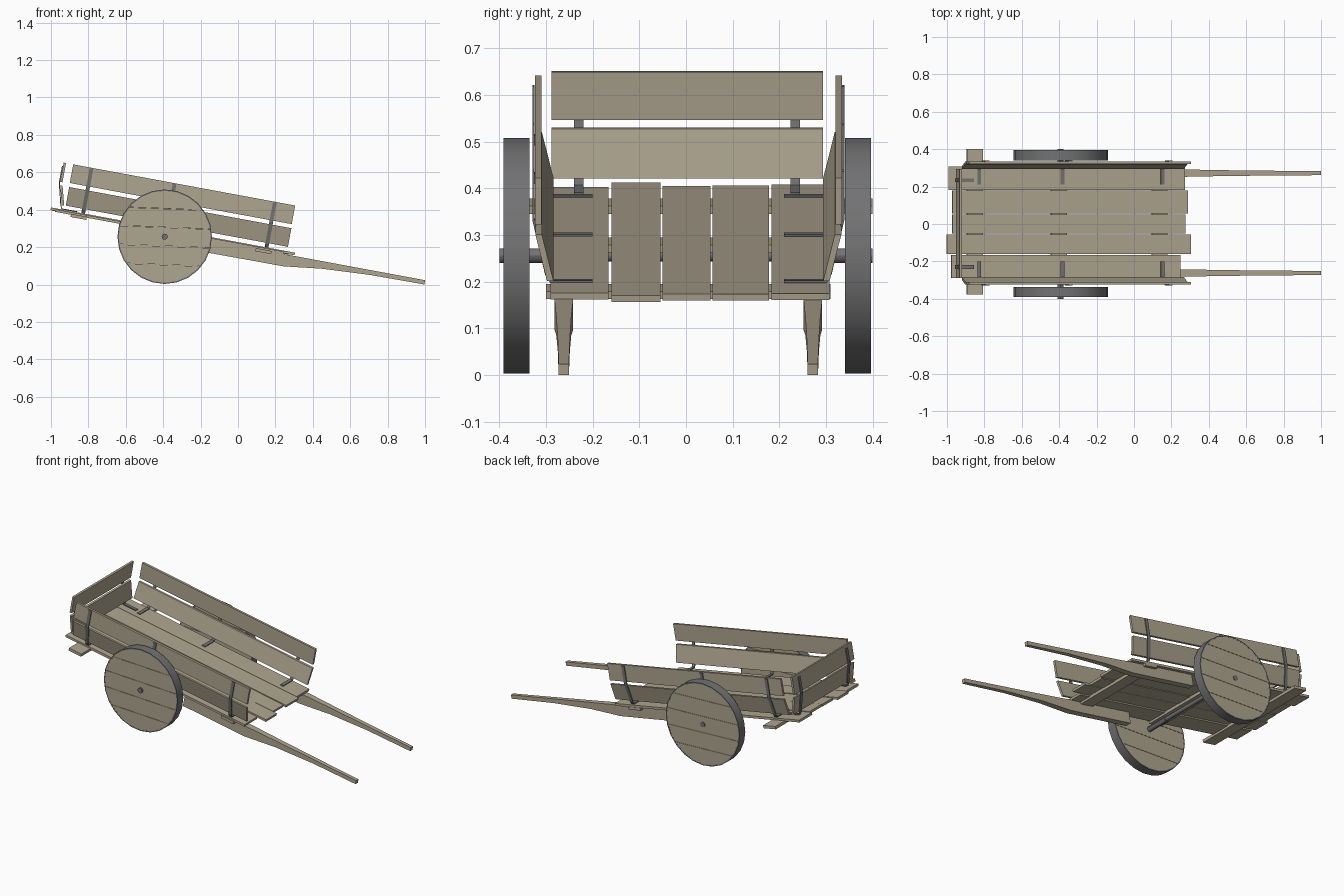
import bpy, bmesh, math
from mathutils import Matrix, Vector

if "Cube" in bpy.data.objects:
    bpy.data.objects.remove(bpy.data.objects["Cube"])

TILT = math.radians(10.5)
# Cart bed frame: u runs down the slope, w is normal to the floor
BED = Matrix.Translation((-1, 0, 0.412)) @ Matrix.Rotation(TILT, 4, 'Y')
YC = 0.005


def material(name, rgb):
    m = bpy.data.materials.new(name)
    m.diffuse_color = (*rgb, 1)
    m.use_nodes = True
    m.node_tree.nodes["Principled BSDF"].inputs["Base Color"].default_value = m.diffuse_color
    return m


WOOD = material("wood", (0.43, 0.38, 0.28))
IRON = material("iron", (0.17, 0.17, 0.175))


def finish(name, bm, mat, matrix=None, smooth=False):
    bmesh.ops.recalc_face_normals(bm, faces=bm.faces)
    mesh = bpy.data.meshes.new(name)
    bm.to_mesh(mesh)
    bm.free()
    mesh.materials.append(mat)
    obj = bpy.data.objects.new(name, mesh)
    bpy.context.collection.objects.link(obj)
    if matrix:
        obj.matrix_world = matrix
    if smooth:
        bpy.context.view_layer.objects.active = obj
        obj.select_set(True)
        bpy.ops.object.shade_smooth_by_angle(angle=math.radians(30))
        obj.select_set(False)
    return obj


def loft(name, rings, mat, matrix=BED, closed=False, smooth=False):
    bm = bmesh.new()
    vs = [[bm.verts.new(p) for p in r] for r in rings]
    n = len(vs[0])
    pairs = list(zip(vs, vs[1:])) + ([(vs[-1], vs[0])] if closed else [])
    for a, b in pairs:
        for i in range(n):
            j = (i + 1) % n
            bm.faces.new((a[i], a[j], b[j], b[i]))
    if not closed:
        bm.faces.new(vs[0])
        bm.faces.new(vs[-1])
    return finish(name, bm, mat, matrix, smooth)


def along_u(name, yw, u0, u1, mat):
    return loft(name, [[(u, y, w) for y, w in yw] for u in (u0, u1)], mat)


def along_y(name, uw, y0, y1, mat):
    return loft(name, [[(u, y, w) for u, w in uw] for y in (y0, y1)], mat)


def rect(a0, a1, b0, b1):
    return [(a0, b0), (a1, b0), (a1, b1), (a0, b1)]


def ribbon(path, t=0.005):
    # closed outline of a bent strap of thickness t
    left, right = [], []
    for i, p in enumerate(path):
        a, b = path[max(i - 1, 0)], path[min(i + 1, len(path) - 1)]
        d = (Vector(b) - Vector(a)).normalized() * t / 2
        left.append((p[0] - d.y, p[1] + d.x))
        right.append((p[0] + d.y, p[1] - d.x))
    return left + right[::-1]


# Floor planks: y0, y1, u0, u1, top height
planks = [(-0.29, -0.166, 0.025, 1.27, -0.005), (-0.16, -0.055, 0.0, 1.327, 0.0),
          (-0.05, 0.052, 0.03, 1.297, -0.002), (0.057, 0.178, 0.03, 1.312, 0.0),
          (0.183, 0.308, 0.01, 1.295, -0.002)]
for i, (y0, y1, u0, u1, w) in enumerate(planks):
    along_u(f"floor_plank_{i + 1}", rect(y0, y1, w - 0.014, w), u0, u1, WOOD)

# Cross beams under the floor
for name, u, y0, y1 in (("rear", 0.155, -0.378, 0.4), ("middle", 0.613, -0.3, 0.31),
                        ("front", 1.16, -0.3, 0.31)):
    along_y(f"{name}_cross_beam", rect(u - 0.043, u + 0.043, -0.031, -0.014), y0, y1, WOOD)

# Side boards, straps and pulling shafts on both sides
strap_path = [(0.332, 0.244), (0.332, 0.138), (0.305, 0.02), (0.296, 0.003), (0.205, 0.003)]
upper = rect(0.315, 0.329, 0.147, 0.248)
lower = [(0.289, 0.024), (0.303, 0.024), (0.328, 0.125), (0.314, 0.125)]
shaft = [(0.85, -0.085, 0.02), (1.28, -0.083, 0.02), (1.485, -0.058, 0.016),
         (1.74, -0.044, 0.013), (2.038, -0.041, 0.011)]
for side, s in (("right", -1), ("left", 1)):
    def flip(pts):
        return [(YC + s * y, w) for y, w in pts]
    along_u(f"{side}_upper_board", flip(upper), 0.075, 1.282, WOOD)
    along_u(f"{side}_lower_board", flip(lower), 0.076, 1.284, WOOD)
    for i, u in enumerate((0.175, 0.627, 1.172)):
        along_u(f"{side}_strap_{i + 1}", flip(ribbon(strap_path)), u - 0.01, u + 0.01, IRON)
    c = YC + s * 0.267
    loft(f"{side}_shaft", [[(u, y, w) for y, w in rect(c - h, c + h, b, -0.018)]
                           for u, b, h in shaft], WOOD)

# Tail boards and their straps
along_y("tail_upper_board", rect(0.023, 0.036, 0.143, 0.248), -0.288, 0.294, WOOD)
along_y("tail_lower_board", [(0.055, 0.022), (0.068, 0.022), (0.04, 0.125), (0.027, 0.125)],
        -0.288, 0.294, WOOD)
tail_path = [(0.02, 0.23), (0.02, 0.138), (0.05, 0.02), (0.058, 0.003), (0.145, 0.003)]
for side, y in (("right", -0.23), ("left", 0.234)):
    along_y(f"tail_{side}_strap", ribbon(tail_path), y - 0.01, y + 0.01, IRON)

# Wheels: plank disc with an iron tyre
SEG, R, HALF = 24, 0.2525, 0.028
for side, s in (("right", -1), ("left", 1)):
    place = Matrix.Translation((-0.392, YC * 0.5 + s * 0.366, 0.2555))
    rings = []
    for k in range(SEG):
        a = 2 * math.pi * k / SEG
        rings.append([(r * math.sin(a), y, r * math.cos(a))
                      for r, y in rect(R - 0.007, R, -HALF, HALF)])
    loft(f"{side}_tyre", rings, IRON, place, closed=True, smooth=True)
    disc = bmesh.new()
    up = Vector((math.sin(0.04), 0, math.cos(0.04)))
    for i in range(5):
        part = bmesh.new()
        bmesh.ops.create_cone(part, cap_ends=True, segments=SEG, radius1=R - 0.006,
                              radius2=R - 0.006, depth=2 * HALF - 0.001,
                              matrix=Matrix.Rotation(math.pi / 2, 4, 'X'))
        for edge, sign in ((-0.25 + 0.1 * i, -1), (-0.15 + 0.1 * i, 1)):
            cut = bmesh.ops.bisect_plane(part, geom=part.verts[:] + part.edges[:] + part.faces[:],
                                         plane_co=up * (edge - sign * 0.0008),
                                         plane_no=up * sign, clear_outer=True)
            rim = [e for e in cut["geom_cut"] if isinstance(e, bmesh.types.BMEdge)]
            if rim:
                bmesh.ops.holes_fill(part, edges=rim)
        tmp = bpy.data.meshes.new("wheel_plank")
        part.to_mesh(tmp)
        part.free()
        disc.from_mesh(tmp)
        bpy.data.meshes.remove(tmp)
    finish(f"{side}_wheel_planks", disc, WOOD, place)

# Axle with thicker ends
for name, r, y0, y1 in (("axle", 0.012, -0.2, 0.2), ("axle_right_end", 0.016, -0.4, -0.19),
                        ("axle_left_end", 0.016, 0.19, 0.4)):
    circle = [(r * math.cos(k * math.pi / 6), r * math.sin(k * math.pi / 6)) for k in range(12)]
    loft(name, [[(x, y, z) for x, z in circle] for y in (y0, y1)], IRON,
         Matrix.Translation((-0.392, 0, 0.2555)), smooth=True)
